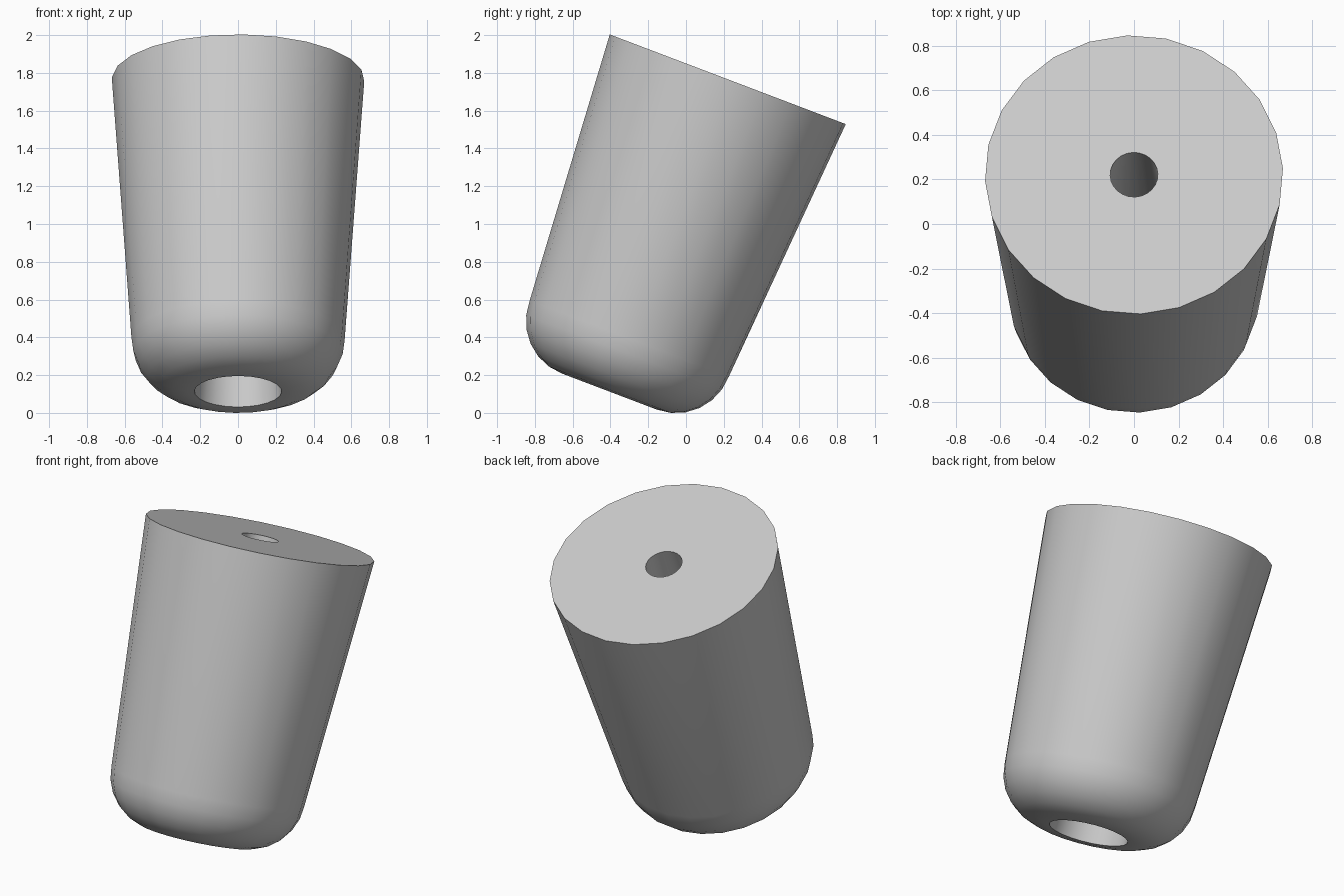
import bpy, bmesh
from math import sin, cos, pi, radians
from mathutils import Matrix

cube = bpy.data.objects.get("Cube")
if cube:
    bpy.data.objects.remove(cube)

SIDES = 24
HEIGHT = 1.768
TILT = radians(-20.8)

grey = bpy.data.materials.new("light grey")
grey.use_nodes = True
colour = (0.6, 0.6, 0.6, 1)
grey.diffuse_color = colour
grey.node_tree.nodes["Principled BSDF"].inputs["Base Color"].default_value = colour

# Closed cross-section: flat top, tapering wall, rounded base, tapered bore
profile = [(0.107, HEIGHT), (0.669, HEIGHT)]
for i in range(7):
    a = i / 6 * pi / 2
    profile.append((0.27 + 0.295 * cos(a), 0.3 - 0.3 * sin(a)))
profile.append((0.231, 0))

# Revolve the cross-section around the axis
bm = bmesh.new()
rings = []
for r, z in profile:
    angles = [radians(2.6) + 2 * pi * k / SIDES for k in range(SIDES)]
    rings.append([bm.verts.new((r * cos(a), r * sin(a), z)) for a in angles])
for i, ring in enumerate(rings):
    nxt = rings[(i + 1) % len(rings)]
    for k in range(SIDES):
        j = (k + 1) % SIDES
        bm.faces.new((ring[k], ring[j], nxt[j], nxt[k]))
bmesh.ops.recalc_face_normals(bm, faces=bm.faces)

# Lean the body backwards and rest it on the ground
bm.transform(Matrix.Rotation(TILT, 4, "X"))
ys = [v.co.y for v in bm.verts]
bottom = min(v.co.z for v in bm.verts)
bm.transform(Matrix.Translation((0, -(min(ys) + max(ys)) / 2, -bottom)))

mesh = bpy.data.meshes.new("tapered_body")
bm.to_mesh(mesh)
bm.free()
mesh.materials.append(grey)
body = bpy.data.objects.new("tapered_body", mesh)
bpy.context.collection.objects.link(body)

# Smooth sides with crisp rims
bpy.ops.object.select_all(action="DESELECT")
body.select_set(True)
bpy.context.view_layer.objects.active = body
bpy.ops.object.shade_smooth_by_angle(angle=radians(35))
